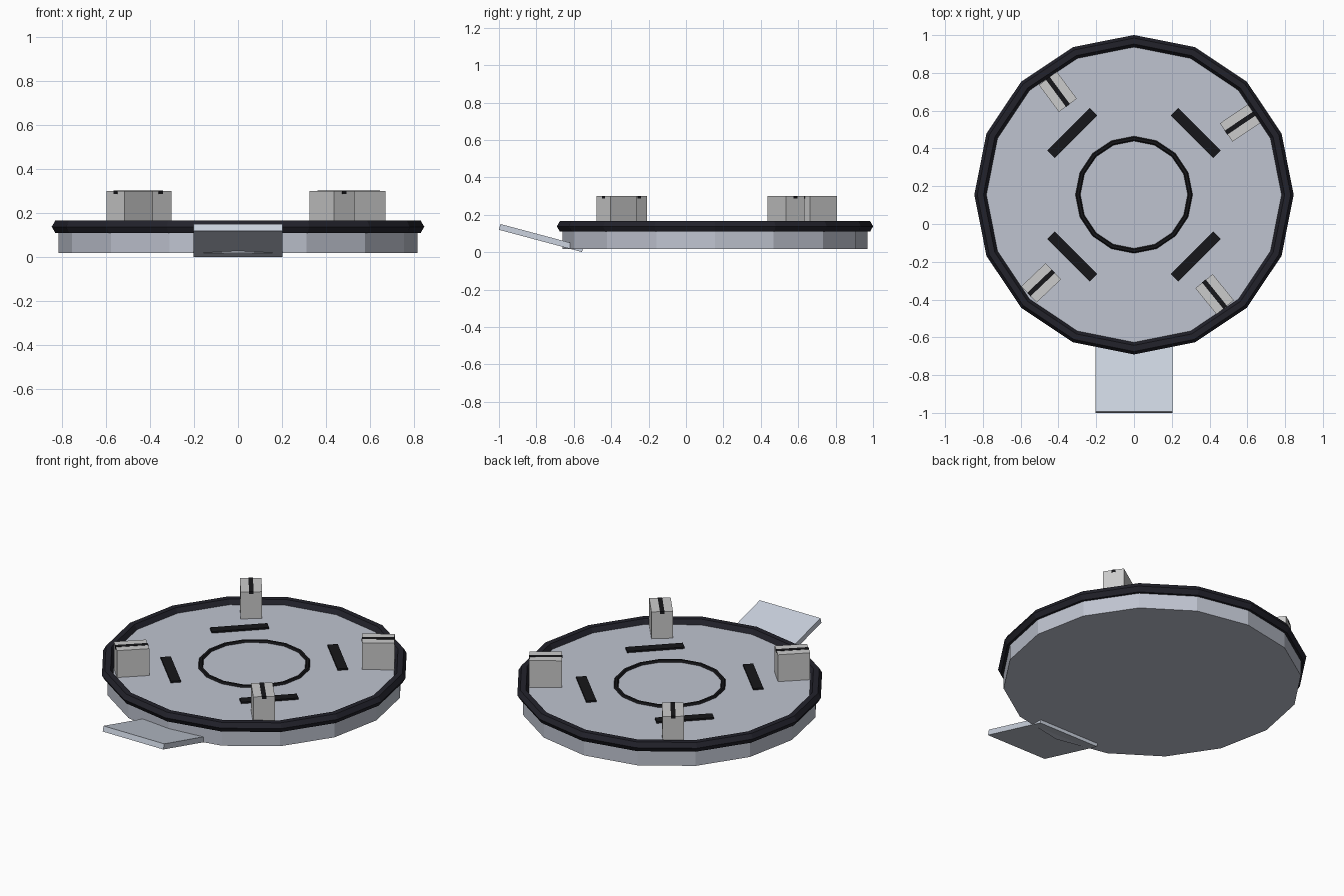
import bpy
from math import radians, cos, sin

if "Cube" in bpy.data.objects:
    bpy.data.objects.remove(bpy.data.objects["Cube"])

CY = 0.155          # disc centre in y
TOP = 0.138         # height of the disc's upper face
SIDES = 16


def material(name, rgb):
    m = bpy.data.materials.new(name)
    m.diffuse_color = (*rgb, 1)
    m.use_nodes = True
    m.node_tree.nodes["Principled BSDF"].inputs["Base Color"].default_value = m.diffuse_color
    return m


PLATE = material("blue_grey", (0.52, 0.55, 0.63))
RAMP = material("pale_blue_grey", (0.60, 0.65, 0.74))
CLAMP = material("light_grey", (0.65, 0.65, 0.64))
RUBBER = material("dark_rubber", (0.016, 0.016, 0.024))
BLACK = material("black", (0.008, 0.008, 0.010))


def finish(name, mat):
    ob = bpy.context.object
    ob.name = name
    ob.data.materials.append(mat)
    return ob


def box(name, size, loc, mat, rot=(0, 0, 0)):
    bpy.ops.mesh.primitive_cube_add(size=1, location=loc, rotation=rot)
    ob = finish(name, mat)
    ob.scale = size
    return ob


def ring(name, major, minor, z, mat):
    bpy.ops.mesh.primitive_torus_add(
        major_segments=SIDES, minor_segments=6, major_radius=major,
        minor_radius=minor, location=(0, CY, z))
    return finish(name, mat)


def polar(r, deg, z):
    a = radians(deg)
    return (r * cos(a), CY + r * sin(a), z)


# Platform disc
bpy.ops.mesh.primitive_cylinder_add(
    vertices=SIDES, radius=0.815, depth=TOP - 0.018,
    location=(0, CY, (TOP + 0.018) / 2))
finish("platform_disc", PLATE)

# Outer bumper and inner floor ring
ring("outer_rim", 0.8135, 0.032, TOP, RUBBER)
ring("inner_ring", 0.297, 0.013, TOP, BLACK)

# Tilted ramp at the front
box("ramp", (0.405, 0.46, 0.032), (0, -0.774, 0.0755), RAMP,
    (radians(-15), 0, 0))

# Grip strips around the inner ring
for i in range(4):
    deg = 45 + 90 * i
    box(f"floor_strip_{i + 1}", (0.056, 0.318, 0.02),
        polar(0.463, deg, TOP), BLACK, (0, 0, radians(deg)))

# Clamps near the rim, each with a dark slot along its top
for i, deg in enumerate((34, 126.5, 223.5, 309)):
    rot = (0, 0, radians(deg))
    box(f"clamp_{i + 1}", (0.178, 0.118, 0.18),
        polar(0.678, deg, 0.21), CLAMP, rot)
    box(f"clamp_slot_{i + 1}", (0.181, 0.025, 0.015),
        polar(0.678, deg, 0.294), BLACK, rot)
